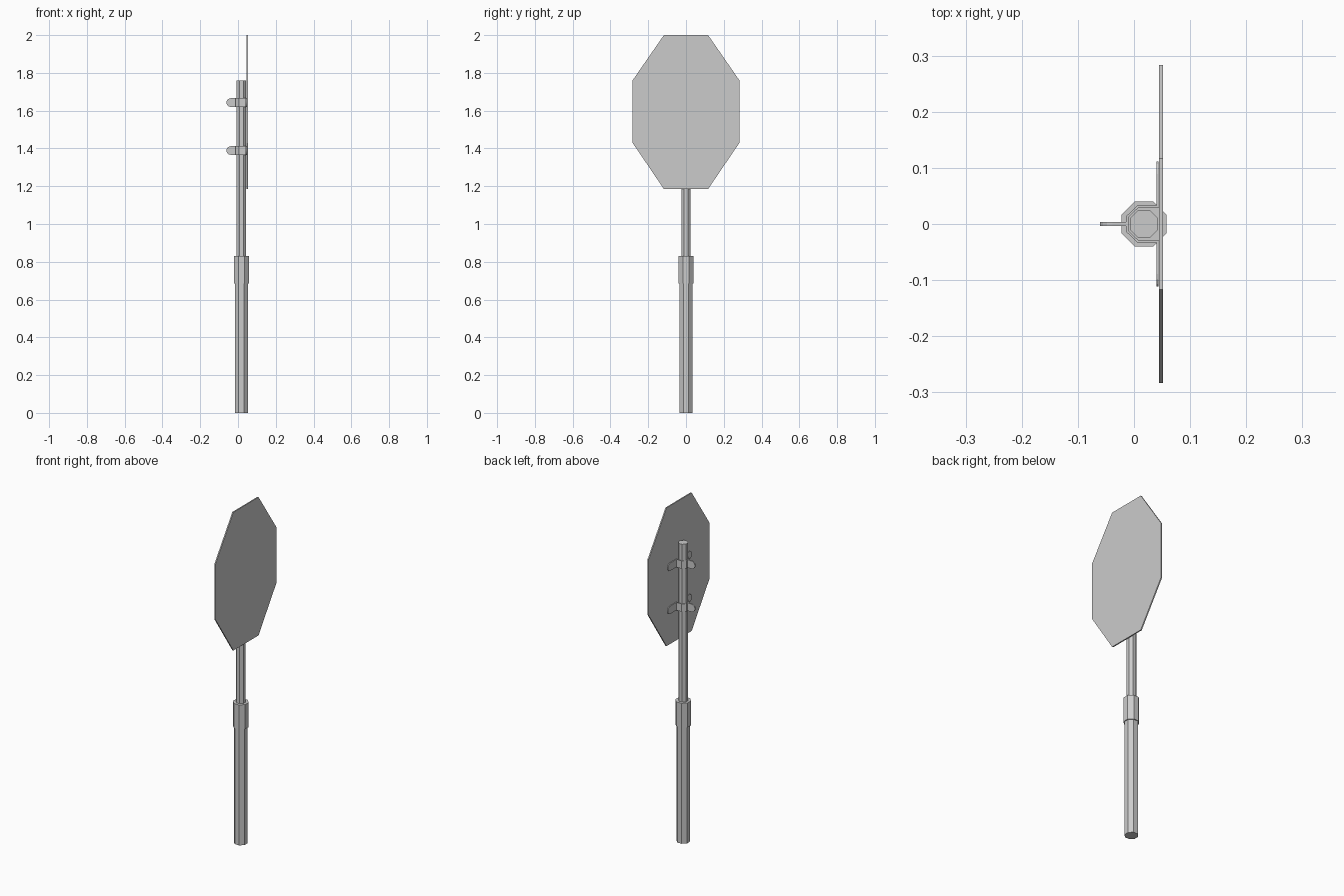
import bpy, bmesh, math
from mathutils import Matrix

cube = bpy.data.objects.get("Cube")
if cube:
    bpy.data.objects.remove(cube, do_unlink=True)

POLE_X = 0.018


def make_material(name, value):
    mat = bpy.data.materials.new(name)
    mat.use_nodes = True
    colour = (value, value, value, 1)
    mat.diffuse_color = colour
    mat.node_tree.nodes["Principled BSDF"].inputs["Base Color"].default_value = colour
    return mat


grey = make_material("plain grey", 0.6)


def finish(name, bm):
    bmesh.ops.recalc_face_normals(bm, faces=bm.faces)
    mesh = bpy.data.meshes.new(name)
    bm.to_mesh(mesh)
    bm.free()
    mesh.materials.append(grey)
    obj = bpy.data.objects.new(name, mesh)
    bpy.context.collection.objects.link(obj)
    return obj


def octagon_tube(name, half_width, z0, z1):
    bm = bmesh.new()
    radius = half_width / math.cos(math.pi / 8)
    place = Matrix.Translation((POLE_X, 0, (z0 + z1) / 2)) @ Matrix.Rotation(math.pi / 8, 4, "Z")
    bmesh.ops.create_cone(bm, cap_ends=True, segments=8, radius1=radius,
                          radius2=radius, depth=z1 - z0, matrix=place)
    return finish(name, bm)


# Telescoping post
octagon_tube("lower_post", 0.035, 0, 0.70)
octagon_tube("post_sleeve", 0.04, 0.685, 0.83)
octagon_tube("upper_post", 0.025, 0.82, 1.76)

# Tall eight-sided sign plate
bm = bmesh.new()
corners = [(0.283, 1.43), (0.283, 1.76), (0.117, 2.0)]
corners += [(-y, z) for y, z in reversed(corners)]
corners += [(-0.117, 1.185), (0.117, 1.185)]
plate = bm.faces.new([bm.verts.new((0.045, y, z)) for y, z in corners])
sides = bmesh.ops.extrude_face_region(bm, geom=[plate])
bmesh.ops.translate(bm, vec=(0.007, 0, 0),
                    verts=[v for v in sides["geom"] if isinstance(v, bmesh.types.BMVert)])
finish("sign_plate", bm)


# Strap clamps: side wing, wrap around the post, and rounded pinch tab
def clamp(name, z):
    half = 0.023
    arc = [(half * (1 - math.cos(a)), half * math.sin(a))
           for a in (math.radians(d) for d in (15, 40, 65, 90))]
    path = [(0.042, 0.112 - d, h) for d, h in arc]
    path += [(x, y, half) for x, y in
             ((0.042, 0.031), (0.007, 0.031), (-0.012, 0.013), (-0.012, 0.002))]
    path += [(-0.061 + d, 0.002, h) for d, h in reversed(arc)]
    bm = bmesh.new()
    columns = [(bm.verts.new((x, y, z - h)), bm.verts.new((x, y, z + h))) for x, y, h in path]
    for (a, b), (c, d) in zip(columns, columns[1:]):
        bm.faces.new((a, c, d, b))
    obj = finish(name, bm)
    thick = obj.modifiers.new("thickness", "SOLIDIFY")
    thick.thickness = 0.004
    thick.offset = 0
    thick.use_even_offset = True
    mirror = obj.modifiers.new("other half", "MIRROR")
    mirror.use_axis = (False, True, False)
    mirror.use_mirror_merge = False


clamp("upper_clamp", 1.643)
clamp("lower_clamp", 1.389)
